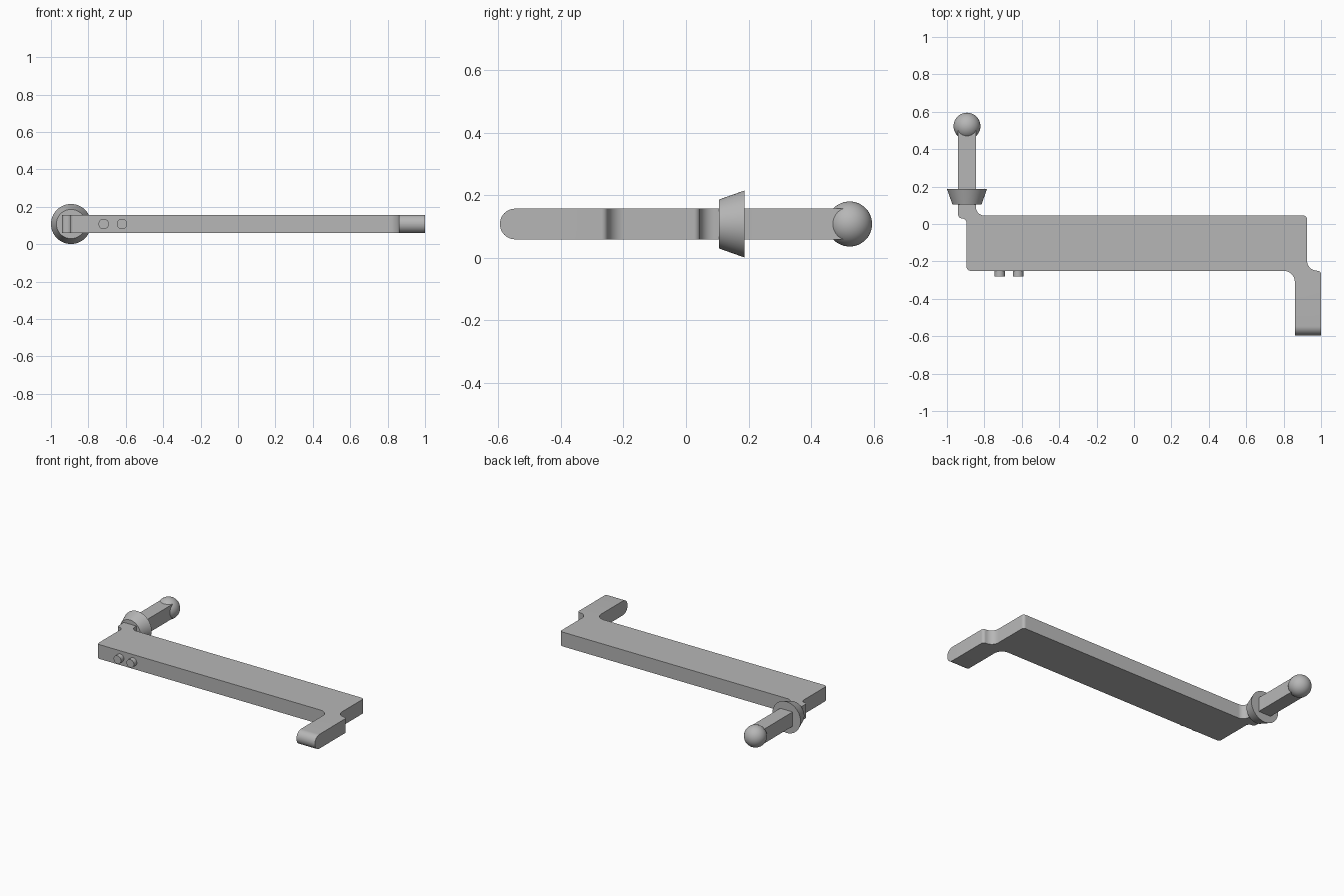
import bpy, bmesh, math
from mathutils import Vector, Matrix

cube = bpy.data.objects.get("Cube")
if cube:
    bpy.data.objects.remove(cube, do_unlink=True)

MID = 0.108      # height of the centre plane
HALF = 0.049     # half thickness of the bar
KNOB_X = -0.893  # axis of the handle

grey = bpy.data.materials.new("plain grey")
grey.use_nodes = True
grey.diffuse_color = (0.47, 0.47, 0.47, 1)
bsdf = next(n for n in grey.node_tree.nodes if n.type == 'BSDF_PRINCIPLED')
bsdf.inputs["Base Color"].default_value = grey.diffuse_color


def finish(name, bm):
    bmesh.ops.recalc_face_normals(bm, faces=bm.faces)
    mesh = bpy.data.meshes.new(name)
    bm.to_mesh(mesh)
    bm.free()
    mesh.materials.append(grey)
    obj = bpy.data.objects.new(name, mesh)
    bpy.context.collection.objects.link(obj)
    bpy.ops.object.select_all(action='DESELECT')
    obj.select_set(True)
    bpy.context.view_layer.objects.active = obj
    bpy.ops.object.shade_smooth_by_angle(angle=math.radians(35))
    return obj


def rounded_outline(corners, steps=8):
    """Replace each (x, y, radius) right-angle corner by an arc."""
    points = []
    for i, (x, y, r) in enumerate(corners):
        p = Vector((x, y))
        if r == 0:
            points.append(p)
            continue
        a = (Vector(corners[i - 1][:2]) - p).normalized() * r
        b = (Vector(corners[(i + 1) % len(corners)][:2]) - p).normalized() * r
        for k in range(steps + 1):
            t = k / steps * math.pi / 2
            points.append(p + a * (1 - math.sin(t)) + b * (1 - math.cos(t)))
    return points


def turned(name, x, y0, y1, r0, r1, sides):
    """Cylinder or cone lying along y."""
    bm = bmesh.new()
    place = Matrix.Translation((x, (y0 + y1) / 2, MID)) @ Matrix.Rotation(-math.pi / 2, 4, 'X')
    bmesh.ops.create_cone(bm, cap_ends=True, segments=sides, radius1=r0, radius2=r1,
                          depth=y1 - y0, matrix=place)
    return finish(name, bm)


# Flat bar with foot and handle, extruded from one outline
outline = rounded_outline([
    (-0.895, -0.25, 0.02), (0.86, -0.25, 0.06), (0.86, -0.595, 0), (1.0, -0.595, 0),
    (1.0, -0.25, 0.02), (0.925, -0.25, 0.055), (0.925, 0.045, 0.02),
    (-0.845, 0.045, 0.045), (-0.845, 0.52, 0), (-0.94, 0.52, 0),
    (-0.94, 0.03, 0.02), (-0.895, 0.03, 0.025)])
bm = bmesh.new()
face = bm.faces.new([bm.verts.new((p.x, p.y, MID - HALF)) for p in outline])
top = bmesh.ops.extrude_face_region(bm, geom=[face])
bmesh.ops.translate(bm, vec=(0, 0, 2 * HALF),
                    verts=[g for g in top["geom"] if isinstance(g, bmesh.types.BMVert)])
# Round the tip of the foot
tip = [e for e in bm.edges if all(v.co.y < -0.59 for v in e.verts)
       and abs(e.verts[0].co.x - e.verts[1].co.x) > 0.1]
bmesh.ops.bevel(bm, geom=tip, offset=HALF - 0.0005, segments=10, profile=0.5, affect='EDGES')
finish("crank_bar", bm)

# Flared collar around the handle
turned("handle_collar", KNOB_X, 0.105, 0.187, 0.078, 0.107, 64)

# Ball on the end of the handle
bm = bmesh.new()
bmesh.ops.create_uvsphere(bm, u_segments=40, v_segments=24, radius=0.072,
                          matrix=Matrix.Translation((KNOB_X, 0.523, MID)))
finish("handle_ball", bm)

# Two small pegs on the front edge
for side, x in (("outer", -0.718), ("inner", -0.62)):
    turned(side + "_peg", x, -0.282, -0.24, 0.028, 0.028, 32)
